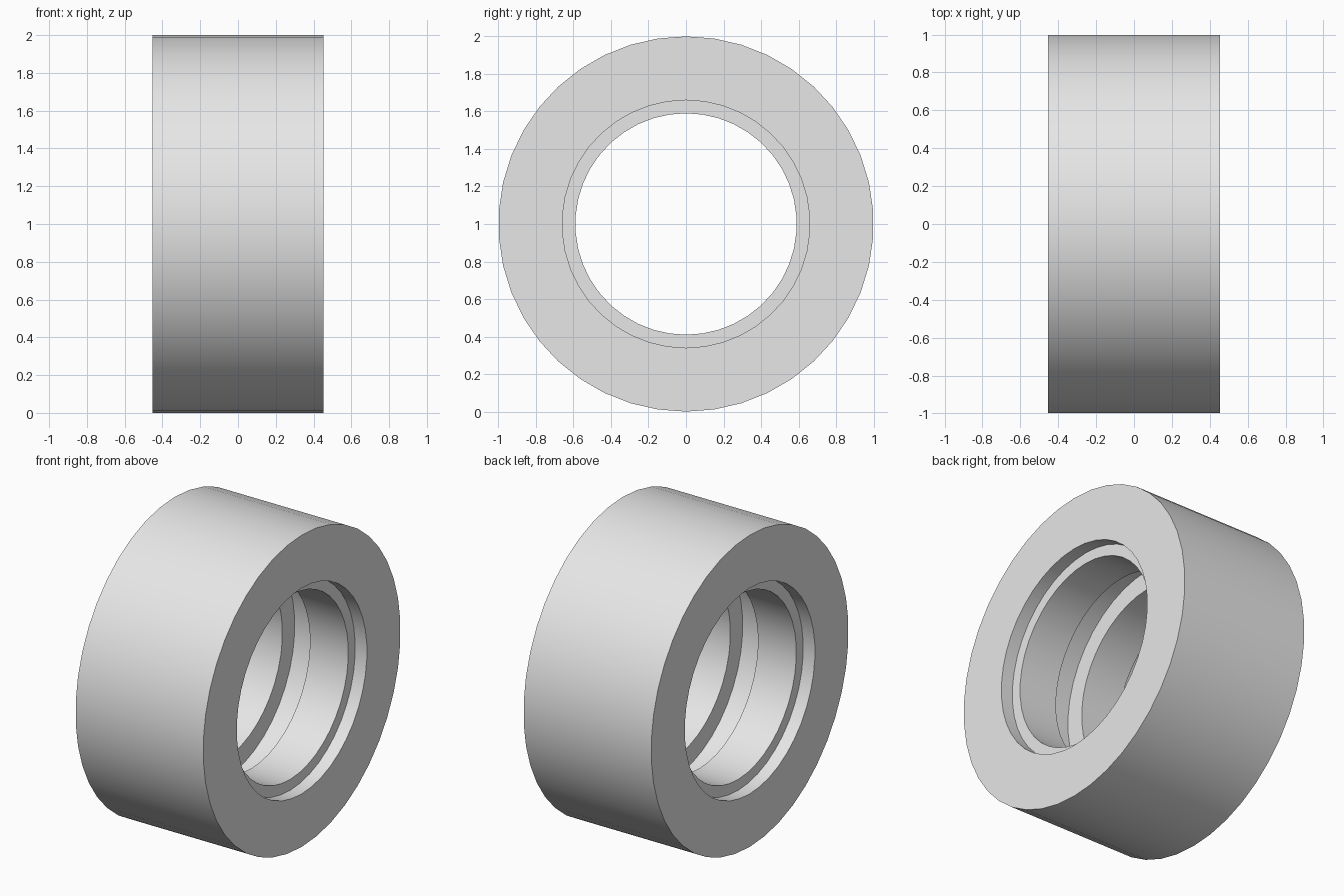
import bpy
import bmesh
from math import sin, cos, tau, radians

cube = bpy.data.objects.get("Cube")
if cube:
    bpy.data.objects.remove(cube, do_unlink=True)

SIDES = 42
OUTER, RECESS, BORE, GROOVE = 1.0, 0.66, 0.59, 0.715
END, LIP, SLOT = 0.453, 0.37, 0.098

# Half of the ring's cross-section as (x, radius), mirrored to close the loop
half = [(END, OUTER), (END, RECESS), (LIP, RECESS), (LIP, BORE),
        (SLOT, BORE), (SLOT, GROOVE)]
profile = half + [(-x, r) for x, r in reversed(half)]

# Revolve the cross-section around the x axis
bm = bmesh.new()
rings = []
for i in range(SIDES):
    a = tau * i / SIDES
    rings.append([bm.verts.new((x, r * sin(a), r * cos(a))) for x, r in profile])
for i in range(SIDES):
    here, after = rings[i], rings[(i + 1) % SIDES]
    for j in range(len(profile)):
        k = (j + 1) % len(profile)
        bm.faces.new((here[j], here[k], after[k], after[j]))
bmesh.ops.recalc_face_normals(bm, faces=bm.faces)
mesh = bpy.data.meshes.new("grooved_ring")
bm.to_mesh(mesh)
bm.free()

ring = bpy.data.objects.new("grooved_ring", mesh)
ring.location.z = OUTER
bpy.context.collection.objects.link(ring)

# Plain grey material
grey = bpy.data.materials.new("light_grey")
grey.use_nodes = True
colour = (0.8, 0.8, 0.8, 1)
grey.diffuse_color = colour
grey.node_tree.nodes["Principled BSDF"].inputs["Base Color"].default_value = colour
mesh.materials.append(grey)

# Smooth round walls with sharp rims
bpy.ops.object.select_all(action="DESELECT")
ring.select_set(True)
bpy.context.view_layer.objects.active = ring
bpy.ops.object.shade_smooth_by_angle(angle=radians(30))
